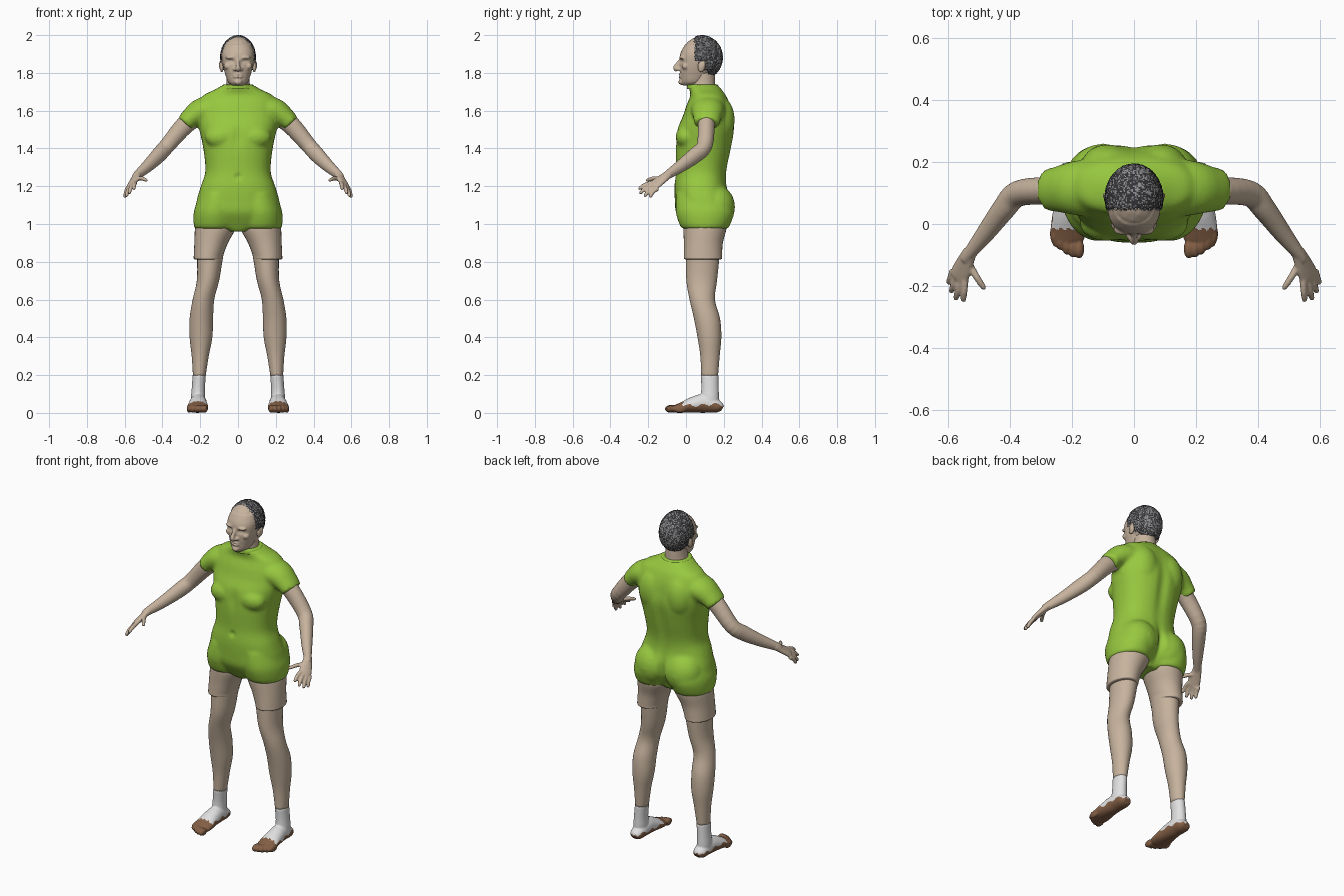
import bpy, bmesh, math, random
from mathutils import Vector, Matrix

random.seed(4)
if "Cube" in bpy.data.objects:
    bpy.data.objects.remove(bpy.data.objects["Cube"])


def material(name, r, g, b):
    m = bpy.data.materials.new(name)
    m.use_nodes = True
    m.diffuse_color = (r, g, b, 1)
    bsdf = m.node_tree.nodes["Principled BSDF"]
    bsdf.inputs["Base Color"].default_value = (r, g, b, 1)
    bsdf.inputs["Roughness"].default_value = 0.7
    return m


SKIN = material("skin", 0.57, 0.45, 0.34)
GREEN = material("green fabric", 0.31, 0.58, 0.05)
WHITE = material("white sock", 0.75, 0.75, 0.75)
BROWN = material("brown leather", 0.23, 0.115, 0.06)
DARK = material("dark hair", 0.035, 0.035, 0.038)
GREY = material("grey hair", 0.28, 0.28, 0.29)
X, Y, Z = Vector((1, 0, 0)), Vector((0, 1, 0)), Vector((0, 0, 1))


def spline(keys, steps):
    """Catmull-Rom through (x, y, z, a, b) rows."""
    out = []
    for i in range(len(keys) - 1):
        p0, p1, p2, p3 = (keys[min(max(i + k, 0), len(keys) - 1)] for k in (-1, 0, 1, 2))
        for s in range(steps):
            t = s / steps
            out.append([b + 0.5 * t * (c - a + t * (2 * a - 5 * b + 4 * c - d + t * (3 * (b - c) + d - a)))
                        for a, b, c, d in zip(p0, p1, p2, p3)])
    return out + [list(keys[-1])]


def tube(bm, keys, ref=X, level=False, power=2.0, steps=4, n=32):
    """Closed loft of superellipse rings; radius a lies along ref."""
    rows = spline(keys, steps)
    pts = [Vector(r[:3]) for r in rows]
    loops = []
    for i, r in enumerate(rows):
        t = Z if level else (pts[min(i + 1, len(pts) - 1)] - pts[max(i - 1, 0)]).normalized()
        u = (ref - t * ref.dot(t)).normalized()
        v = t.cross(u)
        loop = []
        for k in range(n):
            c, s = math.cos(math.tau * k / n), math.sin(math.tau * k / n)
            c = math.copysign(abs(c) ** (2 / power), c)
            s = math.copysign(abs(s) ** (2 / power), s)
            loop.append(bm.verts.new(pts[i] + u * c * r[3] + v * s * r[4]))
        loops.append(loop)
    for lo, hi in zip(loops, loops[1:]):
        for k in range(n):
            j = (k + 1) % n
            bm.faces.new((lo[k], lo[j], hi[j], hi[k]))
    bm.faces.new(loops[0][::-1])
    bm.faces.new(loops[-1])


def blob(bm, center, radii, turn=0.0):
    m = Matrix.Translation(center) @ Matrix.Rotation(turn, 4, "X") @ Matrix.Diagonal((*radii, 1))
    bmesh.ops.create_icosphere(bm, subdivisions=3, radius=1, matrix=m)


def finish(bm, name, mats, voxel=0, smooth=0, mirror=False):
    if mirror:
        dup = bmesh.ops.duplicate(bm, geom=bm.verts[:] + bm.edges[:] + bm.faces[:])["geom"]
        for v in dup:
            if isinstance(v, bmesh.types.BMVert):
                v.co.x = -v.co.x
    bmesh.ops.recalc_face_normals(bm, faces=bm.faces[:])
    me = bpy.data.meshes.new(name)
    bm.to_mesh(me)
    bm.free()
    ob = bpy.data.objects.new(name, me)
    bpy.context.scene.collection.objects.link(ob)
    if voxel:  # fuse the overlapping volumes into one skin
        rm = ob.modifiers.new("fuse", "REMESH")
        rm.mode, rm.voxel_size = "VOXEL", voxel
        sm = ob.modifiers.new("soften", "SMOOTH")
        sm.factor, sm.iterations = 0.5, smooth
        dg = bpy.context.evaluated_depsgraph_get()
        me = bpy.data.meshes.new_from_object(ob.evaluated_get(dg))
        ob.modifiers.clear()
        ob.data = me
        me.name = name
    me.materials.clear()
    for m in mats:
        me.materials.append(m)
    for p in me.polygons:
        p.use_smooth = True
        p.material_index = 0
    return ob


def dent(ob, center, size, push):
    """Soft local push of the surface."""
    push = Vector(push)
    for v in ob.data.vertices:
        d = sum(((a - b) / s) ** 2 for a, b, s in zip(v.co, center, size))
        if d < 9:
            v.co += push * math.exp(-d)


# Bodysuit: trunk, sleeves, leg openings, chest and shoulder blades
bm = bmesh.new()
tube(bm, [(0, .085, .96, .05, .08), (0, .085, 1.0, .17, .105), (0, .095, 1.06, .222, .148),
          (0, .093, 1.12, .22, .152), (0, .078, 1.2, .197, .139), (0, .081, 1.28, .173, .135),
          (0, .093, 1.4, .184, .148), (0, .105, 1.5, .205, .152), (0, .116, 1.57, .215, .133),
          (0, .119, 1.63, .21, .116), (0, .118, 1.68, .185, .095), (0, .104, 1.71, .125, .086),
          (0, .09, 1.735, .083, .08)], level=True, power=2.3)
for s in (1, -1):
    tube(bm, [(s * .1, .118, 1.6, .1, .085), (s * .19, .116, 1.597, .088, .072),
              (s * .25, .112, 1.56, .073, .056), (s * .28, .11, 1.53, .068, .048)], ref=Y)
    tube(bm, [(s * .122, .1, .975, .106, .12), (s * .122, .1, 1.0, .113, .136),
              (s * .117, .1, 1.07, .116, .155), (s * .1, .09, 1.16, .1, .14)], level=True)
    blob(bm, (s * .1, .155, 1.09), (.112, .105, .12))
    blob(bm, (s * .09, 0, 1.46), (.085, .055, .06))
    blob(bm, (s * .085, .19, 1.55), (.085, .068, .12))
suit = finish(bm, "bodysuit", [GREEN], 0.01, 5)
dent(suit, (0, .26, 1.07), (.022, .09, .09), (0, -.035, 0))
dent(suit, (0, .25, 1.42), (.03, .06, .2), (0, -.012, 0))
dent(suit, (0, -.06, 1.25), (.014, .04, .014), (0, .012, 0))
dent(suit, (0, -.05, 1.46), (.025, .05, .06), (0, .008, 0))

# Collar rim
bm = bmesh.new()
tube(bm, [(0, .09, 1.715, .092, .084), (0, .088, 1.735, .083, .082), (0, .088, 1.738, .07, .07)], level=True)
finish(bm, "collar", [GREEN])

# Arms with palms and fingers
bm = bmesh.new()
tube(bm, [(.2, .11, 1.585, .055, .05), (.28, .108, 1.525, .05, .045), (.375, .098, 1.415, .042, .042),
          (.42, .05, 1.365, .042, .038), (.48, -.03, 1.305, .033, .03), (.535, -.1, 1.258, .023, .02),
          (.545, -.115, 1.247, .02, .017)], ref=Z)
across = Vector((.04, .03, -.025))
tube(bm, [(.53, -.09, 1.264, .023, .02), (.552, -.14, 1.228, .034, .016),
          (.567, -.172, 1.203, .036, .013), (.57, -.178, 1.198, .03, .009)], ref=across)
fingers = [((.546, -.18, 1.218), (.552, -.252, 1.185)), ((.56, -.175, 1.207), (.577, -.246, 1.162)),
           ((.573, -.165, 1.196), (.592, -.222, 1.146)), ((.585, -.15, 1.188), (.6, -.193, 1.142)),
           ((.535, -.125, 1.24), (.482, -.212, 1.232))]
for base, tip in fingers:
    a, b = Vector(base), Vector(tip)
    mid = a.lerp(b, .5) + Vector((0, -.003, .005))
    tube(bm, [(*a, .012, .012), (*mid, .011, .011), (*a.lerp(b, .9), .009, .009), (*b, .004, .004)], n=16)
finish(bm, "arms", [SKIN], 0.005, 2, mirror=True)

# Legs
bm = bmesh.new()
tube(bm, [(.135, .09, .95, .08, .09), (.148, .088, .82, .068, .088), (.159, .083, .7, .059, .081),
          (.183, .086, .6, .057, .067), (.194, .111, .5, .062, .069), (.196, .124, .4, .06, .063),
          (.2, .127, .3, .045, .051), (.205, .125, .19, .033, .044)], level=True)
finish(bm, "legs", [SKIN], mirror=True)

# Thigh bands with a rounded hem
bm = bmesh.new()
tube(bm, [(.158, .09, .812, .066, .088), (.158, .09, .816, .076, .1), (.156, .09, .835, .078, .101),
          (.142, .092, .9, .089, .103), (.121, .1, .975, .107, .114), (.12, .1, 1.02, .1, .11)], level=True)
finish(bm, "thigh_bands", [SKIN], mirror=True)

# Feet: sock above, brown sole and toes below
bm = bmesh.new()
tube(bm, [(.205, .125, .2, .035, .047), (.21, .127, .13, .035, .046),
          (.212, .125, .07, .038, .05), (.212, .12, .03, .035, .05)], level=True)
tube(bm, [(.21, .192, .022, .022, .016), (.21, .17, .033, .038, .033), (.21, .1, .05, .044, .05),
          (.212, .04, .043, .05, .043), (.213, -.01, .031, .056, .031), (.214, -.05, .022, .054, .022),
          (.212, -.065, .02, .046, .017)], ref=X)
for i in range(5):
    x, tip, r = .177 + .0205 * i, -.11 + .003 * i * i, .0165 - .001 * i
    blob(bm, (x, tip + .03, .021), (r, .032, .021))
feet = finish(bm, "feet", [WHITE, BROWN], 0.005, 2, mirror=True)
for p in feet.data.polygons:
    c = p.center
    edge = .006 * math.sin(c.y * 90) + .004 * math.sin(c.x * 260)
    p.material_index = int(c.z < .043 + edge or c.y < -.01 + edge)

# Neck
bm = bmesh.new()
tube(bm, [(0, .1, 1.66, .075, .07), (0, .09, 1.73, .064, .066), (0, .09, 1.77, .06, .064),
          (0, .09, 1.83, .06, .06)], level=True)
finish(bm, "neck", [SKIN])

# Head: skull, face, nose, brow, lips, chin
bm = bmesh.new()
blob(bm, (0, .084, 1.882), (.091, .108, .114))
tube(bm, [(0, .02, 1.733, .028, .035), (0, .035, 1.75, .052, .06), (0, .045, 1.79, .067, .076),
          (0, .05, 1.84, .08, .083), (0, .055, 1.9, .085, .086), (0, .07, 1.95, .07, .075)], level=True, power=2.2)
tube(bm, [(0, -.022, 1.872, .009, .012), (0, -.042, 1.845, .01, .014), (0, -.054, 1.825, .014, .014),
          (0, -.045, 1.812, .012, .01)])
blob(bm, (0, -.024, 1.752), (.022, .016, .016))
blob(bm, (0, -.03, 1.784), (.026, .011, .012))
for s in (1, -1):
    blob(bm, (s * .016, -.036, 1.819), (.01, .014, .009))
    blob(bm, (s * .035, -.018, 1.882), (.032, .018, .01))
    blob(bm, (s * .055, -.002, 1.835), (.02, .02, .018))
head = finish(bm, "head", [SKIN], 0.005, 2)
for s in (1, -1):
    dent(head, (s * .036, -.03, 1.861), (.017, .03, .01), (0, .013, 0))
    dent(head, (s * .036, -.02, 1.86), (.009, .03, .005), (0, -.006, 0))
dent(head, (0, -.04, 1.785), (.026, .02, .004), (0, .009, 0))

# Ears
bm = bmesh.new()
for s in (1, -1):
    blob(bm, (s * .086, .083, 1.836), (.011, .021, .033), -.15)
    blob(bm, (s * .091, .092, 1.84), (.01, .009, .027), -.15)
finish(bm, "ears", [SKIN], 0.004, 1)

# Cropped hair: rough speckled shell over the back of the skull
bm = bmesh.new()
bm.from_mesh(head.data)
bm.normal_update()
bald = []
for f in bm.faces:
    c = f.calc_center_median()
    ragged = random.uniform(-.006, .006)
    if c.y < .045 + ragged or c.z < max(1.775, 1.925 - 1.1 * c.y) + ragged:
        bald.append(f)
bmesh.ops.delete(bm, geom=bald, context="FACES")
for v, nrm in [(v, v.normal.copy()) for v in bm.verts]:
    v.co += nrm * (.001 if v.is_boundary else random.uniform(.003, .006))
    v.co.z = min(v.co.z, 2.0)
hair = finish(bm, "hair", [DARK, GREY])
for p in hair.data.polygons:
    chance = .55 if p.center.y > .165 else .32
    p.material_index = int(random.random() < chance)
